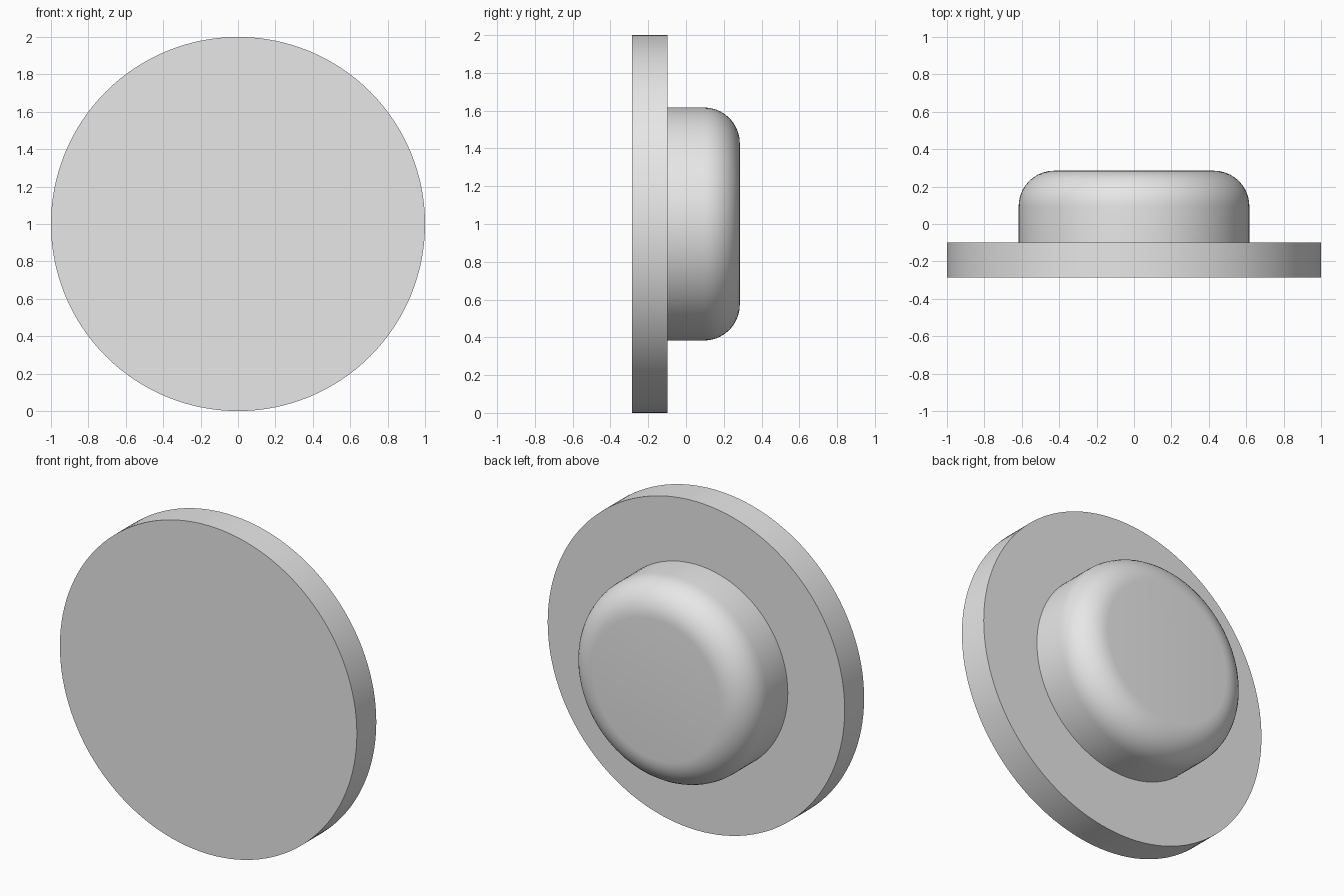
import bpy
import math

cube = bpy.data.objects.get("Cube")
if cube:
    bpy.data.objects.remove(cube, do_unlink=True)

# Single plain grey
grey = bpy.data.materials.new("plain_grey")
grey.use_nodes = True
grey.diffuse_color = (0.8, 0.8, 0.8, 1)
grey.node_tree.nodes["Principled BSDF"].inputs["Base Color"].default_value = grey.diffuse_color


def disc(name, radius, y_front, y_back, sides):
    """Solid cylinder lying along y, centred at z = 1."""
    bpy.ops.mesh.primitive_cylinder_add(
        vertices=sides, radius=radius, depth=y_back - y_front,
        location=(0, (y_front + y_back) / 2, 1), rotation=(-math.pi / 2, 0, 0))
    obj = bpy.context.object
    obj.name = name
    obj.data.materials.append(grey)
    bpy.ops.object.transform_apply(location=True, rotation=True, scale=True)
    return obj


# Wide flat plate at the front
disc("face_plate", 1.0, -0.285, -0.098, 128)
bpy.ops.object.shade_smooth_by_angle(angle=math.radians(30))

# Smaller boss behind it, with its rear rim rounded over
boss = disc("rear_boss", 0.617, -0.098, 0.285, 96)
weights = boss.data.attributes.new("bevel_weight_edge", "FLOAT", "EDGE")
for edge in boss.data.edges:
    if all(boss.data.vertices[v].co.y > 0.2 for v in edge.vertices):
        weights.data[edge.index].value = 1.0
rim = boss.modifiers.new("rounded_rim", "BEVEL")
rim.limit_method = "WEIGHT"
rim.width = 0.19
rim.segments = 10
bpy.ops.object.modifier_apply(modifier=rim.name)
bpy.ops.object.shade_smooth_by_angle(angle=math.radians(30))
